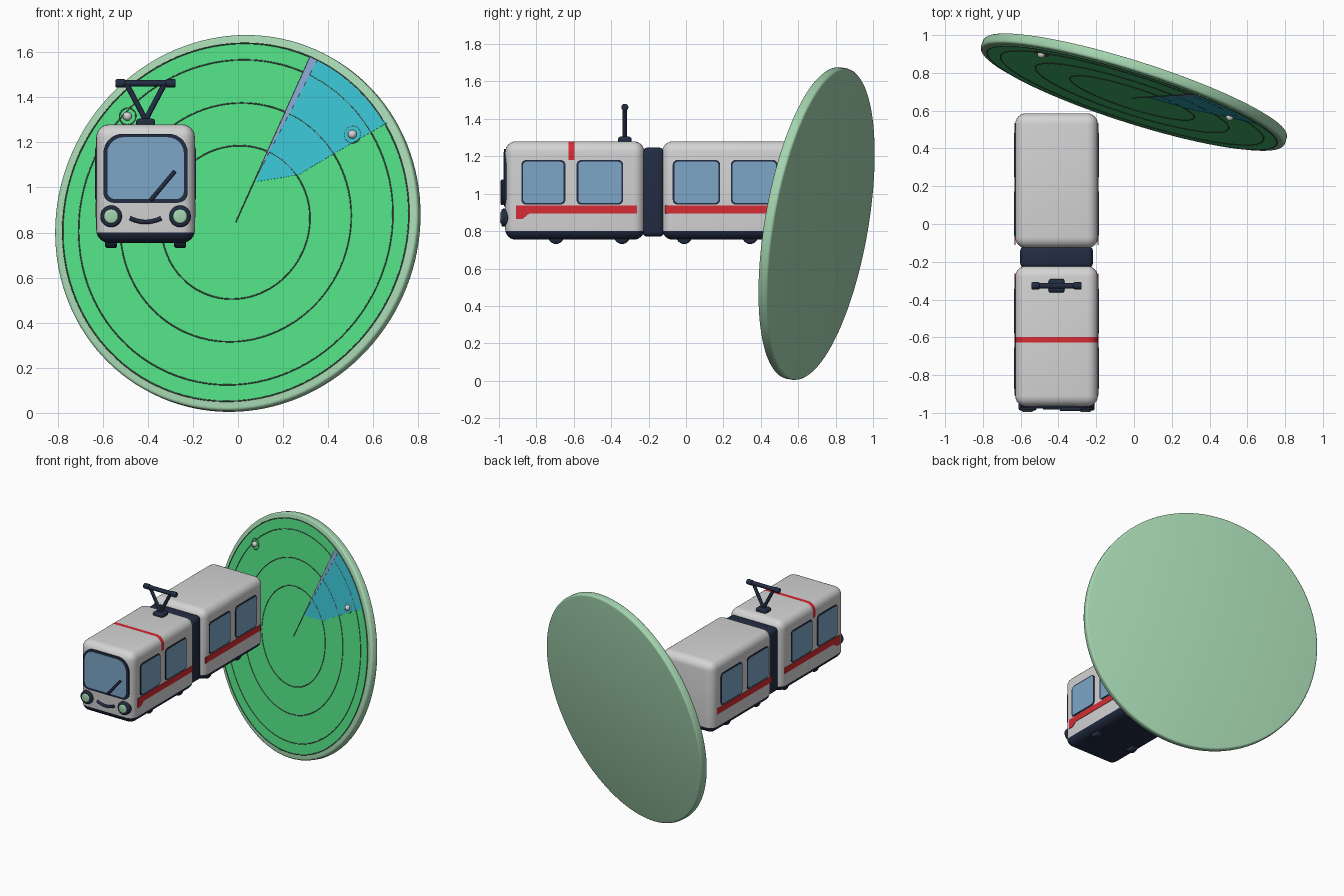
import bpy, bmesh
from math import sin, cos, pi, radians
from mathutils import Matrix, Vector

if "Cube" in bpy.data.objects:
    bpy.data.objects.remove(bpy.data.objects["Cube"])


def material(name, *rgb):
    m = bpy.data.materials.new(name)
    m.use_nodes = True
    m.diffuse_color = (*rgb, 1)
    m.node_tree.nodes["Principled BSDF"].inputs["Base Color"].default_value = (*rgb, 1)
    return m


WHITE = material("body_white", .66, .66, .67)
NAVY = material("dark_navy", .016, .025, .055)
GLASS = material("window_blue", .2, .38, .57)
RED = material("stripe_red", .68, .025, .033)
GREEN = material("screen_green", .08, .7, .22)
MINT = material("pale_mint", .37, .66, .43)
CYAN = material("sweep_cyan", .04, .52, .62)
LILAC = material("sweep_lilac", .24, .36, .6)
RING = material("ring_grey", .1, .13, .1)


def finish(name, bm, mats, matrix=None, angle=35):
    if matrix is not None:
        bm.transform(matrix)
    bmesh.ops.recalc_face_normals(bm, faces=bm.faces)
    mesh = bpy.data.meshes.new(name)
    bm.to_mesh(mesh)
    bm.free()
    for m in mats:
        mesh.materials.append(m)
    ob = bpy.data.objects.new(name, mesh)
    bpy.context.collection.objects.link(ob)
    bpy.ops.object.select_all(action='DESELECT')
    ob.select_set(True)
    bpy.context.view_layer.objects.active = ob
    bpy.ops.object.shade_smooth_by_angle(angle=radians(angle))
    return ob


def round_edges(bm, width, segments):
    edges = [e for e in bm.edges if e.calc_face_angle(0) > 1]
    bmesh.ops.bevel(bm, geom=edges, offset=width, segments=segments,
                    profile=.5, affect='EDGES', clamp_overlap=True)


def box_mesh(lo, hi, width, segments=6):
    lo, hi = Vector(lo), Vector(hi)
    bm = bmesh.new()
    bmesh.ops.create_cube(bm, size=1, matrix=Matrix.Translation((lo + hi) / 2)
                          @ Matrix.Diagonal((*(hi - lo), 1)))
    round_edges(bm, width, segments)
    return bm


def rod(name, p, q, r, mat, bevel=0, sides=24, frame=None):
    p, q = Vector(p), Vector(q)
    bm = bmesh.new()
    bmesh.ops.create_cone(bm, cap_ends=True, segments=sides, radius1=r, radius2=r,
                          depth=(q - p).length)
    if bevel:
        round_edges(bm, bevel, 3)
    bm.transform(Matrix.Translation((p + q) / 2)
                 @ (q - p).to_track_quat('Z', 'Y').to_matrix().to_4x4())
    return finish(name, bm, [mat], frame)


def plate(name, pts, z0, z1, mat, frame):
    bm = bmesh.new()
    face = bm.faces.new([bm.verts.new((x, y, z0)) for x, y in pts])
    top = bmesh.ops.extrude_face_region(bm, geom=[face])["geom"]
    for v in top:
        if isinstance(v, bmesh.types.BMVert):
            v.co.z = z1
    return finish(name, bm, [mat], frame)


def rounded(x0, x1, y0, y1, low, high, n=7):
    corners = [(x1 - high, y1 - high, high, 0), (x0 + high, y1 - high, high, 1),
               (x0 + low, y0 + low, low, 2), (x1 - low, y0 + low, low, 3)]
    return [(cx + r * cos((k + i / n) * pi / 2), cy + r * sin((k + i / n) * pi / 2))
            for cx, cy, r, k in corners for i in range(n + 1)]


def axes(u, v, n, origin):
    return Matrix.Translation(origin) @ Matrix((u, v, n)).transposed().to_4x4()


# Tram dimensions
MID, HALF, FRONT = -.41, .219, -.967
SKIRT, BAND_Z, BAND = .8, 1.18, (-.627, -.597)
CARS = {"front": (FRONT, -.222), "rear": (-.128, .586)}

# Car bodies with dark underside and a red band over the front car's roof
for car, (y0, y1) in CARS.items():
    bm = box_mesh((MID - HALF, y0, .754), (MID + HALF, y1, 1.28), .058)
    cuts = [((0, 0, SKIRT), (0, 0, 1))]
    if car == "front":
        cuts += [((0, y, 0), (0, 1, 0)) for y in BAND] + [((0, 0, BAND_Z), (0, 0, 1))]
    for co, no in cuts:
        bmesh.ops.bisect_plane(bm, geom=bm.verts[:] + bm.edges[:] + bm.faces[:],
                               plane_co=co, plane_no=no)
    for f in bm.faces:
        c = f.calc_center_median()
        if c.z < SKIRT:
            f.material_index = 1
        elif car == "front" and BAND[0] < c.y < BAND[1] and c.z > BAND_Z:
            f.material_index = 2
    finish(car + "_car_body", bm, [WHITE, NAVY, RED])

# Flexible joint between the cars
finish("car_joint", box_mesh((MID - .193, -.235, .77), (MID + .193, -.115, 1.247), .03, 4), [NAVY])

# Side windows, stripes and wheels, both sides
WINDOWS = [(-.88, -.645), (-.585, -.336), (-.071, .182), (.24, .49)]
STRIPES = {"front": [(-.262, .936), (-.909, .936), (-.909, .866), (-.872, .866),
                     (-.84, .893), (-.262, .893)],
           "rear": [(-.112, .936), (.535, .936), (.535, .893), (-.112, .893)]}
for s, side in ((1, "left"), (-1, "right")):
    frame = axes((0, 1, 0), (0, 0, 1), (s, 0, 0), (MID + s * HALF, 0, 0))
    for i, (a, b) in enumerate(WINDOWS):
        plate(f"{side}_window_frame_{i}", rounded(a, b, .942, 1.18, .025, .025),
              -.002, .003, NAVY, frame)
        plate(f"{side}_window_glass_{i}", rounded(a + .009, b - .009, .951, 1.171, .018, .018),
              -.002, .005, GLASS, frame)
    for car, pts in STRIPES.items():
        plate(f"{side}_{car}_stripe", pts, -.002, .003, RED, frame)
    for i, y in enumerate((-.695, -.342, -.01, .343)):
        rod(f"{side}_wheel_{i}", (MID + s * .126, y, .773), (MID + s * .18, y, .773),
            .042, NAVY, .012)

# Windscreen
front = axes((1, 0, 0), (0, 0, 1), (0, -1, 0), (MID, FRONT, 0))
plate("windscreen_frame", rounded(-.187, .187, .932, 1.238, .045, .085), -.008, .006, NAVY, front)
plate("windscreen_glass", rounded(-.17, .17, .949, 1.223, .034, .072), -.006, .009, GLASS, front)
rod("wiper", (.022, .943, .015), (.13, 1.072, .015), .009, NAVY, .004, 12, front)

# Headlights
for s, side in ((1, "left"), (-1, "right")):
    rod(side + "_headlight_rim", (s * .153, .872, -.02), (s * .153, .872, .02),
        .048, NAVY, .01, 32, front)
    rod(side + "_headlight_lens", (s * .153, .872, 0), (s * .153, .872, .027),
        .032, MINT, .008, 32, front)

# Curved bumper line
curve = bpy.data.curves.new("bumper_line", 'CURVE')
curve.dimensions = '3D'
curve.bevel_depth, curve.bevel_resolution, curve.use_fill_caps = .01, 3, True
line = curve.splines.new('POLY')
line.points.add(12)
for i, p in enumerate(line.points):
    t = i / 6 - 1
    p.co = (MID + .07 * t, FRONT - .005, .847 + .017 * t * t, 1)
curve.materials.append(NAVY)
bpy.context.collection.objects.link(bpy.data.objects.new("bumper_line", curve))

# Roof current collector
PY = -.327
finish("collector_base", box_mesh((MID - .042, PY - .036, 1.27), (MID + .042, PY + .036, 1.305), .012, 3), [NAVY])
for s, side in ((1, "left"), (-1, "right")):
    rod(side + "_collector_arm", (MID, PY, 1.3), (MID + s * .083, PY, 1.457), .012, NAVY, 0, 12)
    rod(side + "_collector_tip", (MID + s * .09, PY, 1.462), (MID + s * .133, PY, 1.462),
        .019, NAVY, .006, 16)
rod("collector_bar", (MID - .125, PY, 1.462), (MID + .125, PY, 1.462), .015, NAVY, .004, 16)

# Tilted round screen: local z is its face normal
n = Vector((-.3, -.94, .163)).normalized()
u = Vector((0, 0, 1)).cross(n).normalized()
screen = axes(u, n.cross(u), n, (0, .7, .84))
RADIUS, FACE = .803, .034
rod("screen_rim", (0, 0, -.026), (0, 0, .03), .845, MINT, .014, 128, screen)
rod("screen_face", (0, 0, .02), (0, 0, FACE), RADIUS + .004, GREEN, 0, 128, screen)


def ring(name, x, y, r, thick, sides=96):
    bm = bmesh.new()
    grid = [[bm.verts.new((x + (r + thick * cos(b)) * cos(a), y + (r + thick * cos(b)) * sin(a),
                           FACE + thick * sin(b)))
             for b in (k * pi / 3 for k in range(6))]
            for a in (i * 2 * pi / sides for i in range(sides))]
    for i in range(sides):
        for k in range(6):
            p, q = grid[i - 1], grid[i]
            bm.faces.new((p[k - 1], q[k - 1], q[k], p[k]))
    finish(name, bm, [RING], screen, 70)


for i, r in enumerate((.345, .537, .731, .805)):
    ring(f"range_ring_{i}", 0, 0, r, .003)


# Sweep sector, trailing edge and sweep line
def arc(a0, a1, count):
    angles = [radians(a0 + (a1 - a0) * i / count) for i in range(count + 1)]
    return [(RADIUS * cos(a), RADIUS * sin(a)) for a in angles]


plate("sweep_sector", [(.68, .446), (.513, .35), (.359, .26), (.287, .216), (.2, .2), (.086, .183)]
      + arc(67.5, 33.3, 20), FACE - .003, FACE + .002, CYAN, screen)
plate("sweep_trail", [(.08, .19)] + arc(64.8, 67.5, 3), FACE - .003, FACE + .003, LILAC, screen)
tip = arc(67.5, 67.5, 1)[0]
rod("sweep_line", (0, 0, FACE + .001), (*tip, FACE + .001), .003, RING, 0, 8, screen)

# Target blips with halo rings
for i, (x, y) in enumerate(((-.528, .476), (.524, .395))):
    bm = bmesh.new()
    bmesh.ops.create_uvsphere(bm, u_segments=20, v_segments=12, radius=.02,
                              matrix=Matrix.Translation((x, y, FACE + .004)))
    finish(f"blip_{i}", bm, [WHITE], screen)
    ring(f"blip_halo_{i}", x, y, .038, .0025, 32)
